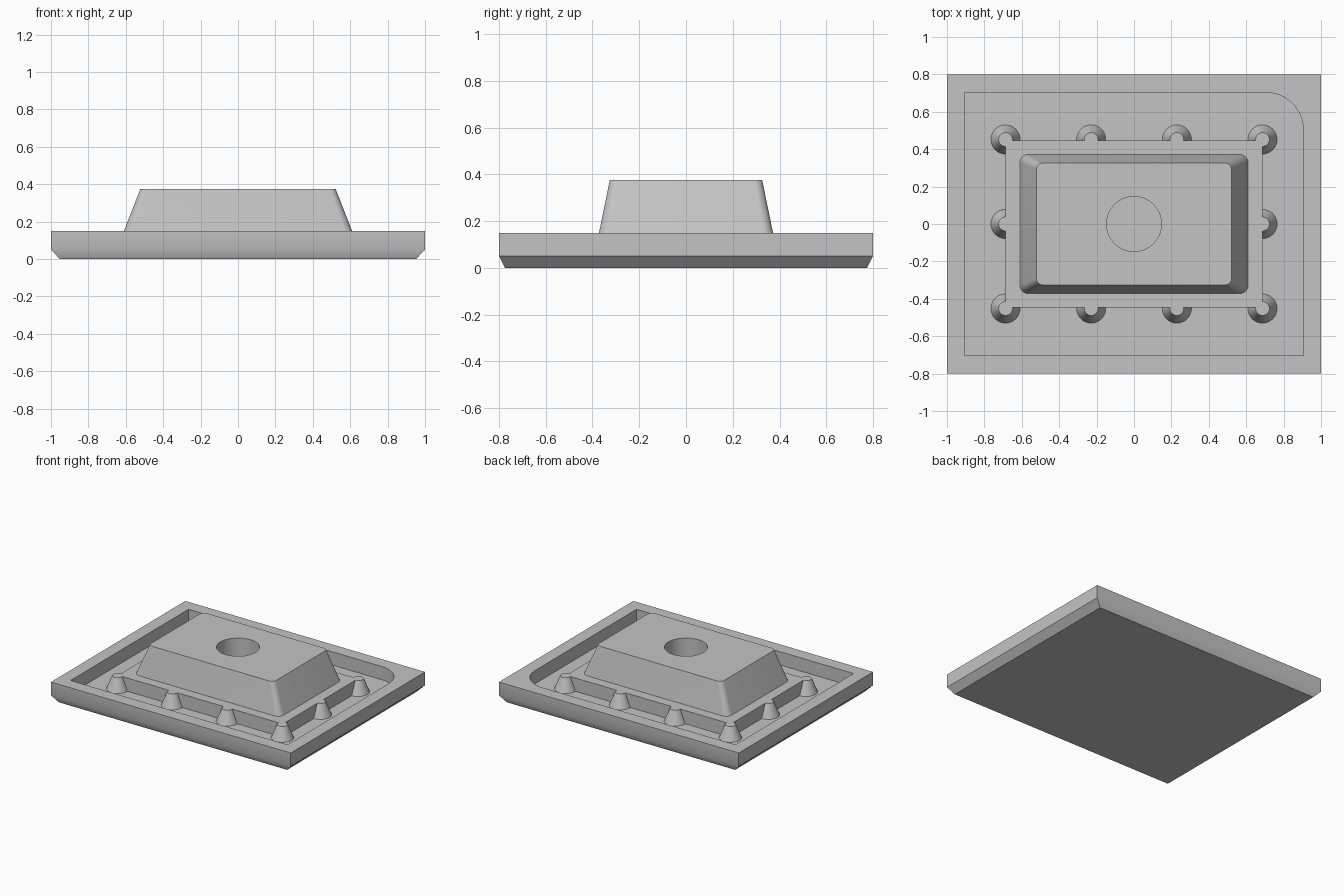
import bpy, bmesh, math

if "Cube" in bpy.data.objects:
    bpy.data.objects.remove(bpy.data.objects["Cube"], do_unlink=True)

grey = bpy.data.materials.new("plain grey")
grey.use_nodes = True
colour = (0.55, 0.55, 0.55, 1)
grey.diffuse_color = colour
grey.node_tree.nodes["Principled BSDF"].inputs["Base Color"].default_value = colour


def rectangle(hx, hy, radii=(0, 0, 0, 0), steps=8):
    """Outline with one radius per corner, counter-clockwise from +x +y."""
    points = []
    for i, (sx, sy) in enumerate(((1, 1), (-1, 1), (-1, -1), (1, -1))):
        r = radii[i]
        if r == 0:
            points.append((sx * hx, sy * hy))
            continue
        for k in range(steps + 1):
            a = math.pi / 2 * (i + k / steps)
            points.append((sx * (hx - r) + r * math.cos(a),
                           sy * (hy - r) + r * math.sin(a)))
    return points


def circle(r, x=0, y=0, steps=40):
    return [(x + r * math.cos(math.tau * k / steps),
             y + r * math.sin(math.tau * k / steps)) for k in range(steps)]


def loft(name, sections):
    """Closed solid through stacked (outline, height) sections."""
    bm = bmesh.new()
    rings = [[bm.verts.new((x, y, z)) for x, y in outline] for outline, z in sections]
    for low, high in zip(rings, rings[1:]):
        for k in range(len(low)):
            n = (k + 1) % len(low)
            bm.faces.new((low[k], low[n], high[n], high[k]))
    bm.faces.new(rings[0][::-1])
    bm.faces.new(rings[-1])
    mesh = bpy.data.meshes.new(name)
    bm.to_mesh(mesh)
    bm.free()
    mesh.materials.append(grey)
    obj = bpy.data.objects.new(name, mesh)
    bpy.context.scene.collection.objects.link(obj)
    return obj


def activate(obj):
    bpy.ops.object.select_all(action='DESELECT')
    obj.select_set(True)
    bpy.context.view_layer.objects.active = obj


def cut(obj, cutter):
    cutter.hide_render = True
    mod = obj.modifiers.new("cut", 'BOOLEAN')
    mod.operation = 'DIFFERENCE'
    mod.solver = 'EXACT'
    mod.object = cutter
    activate(obj)
    bpy.ops.object.modifier_apply(modifier=mod.name)
    bpy.data.objects.remove(cutter, do_unlink=True)


FLOOR, RIM, TOP = 0.05, 0.15, 0.375

# Tray with chamfered underside and a recess rounded at one corner
tray = loft("tray", [(rectangle(0.952, 0.774), 0), (rectangle(1, 0.8), 0.05),
                     (rectangle(1, 0.8), RIM)])
recess = rectangle(0.905, 0.703, (0.2, 0, 0, 0), 12)
cut(tray, loft("recess_cutter", [(recess, FLOOR), (recess, RIM + 0.1)]))

# Platform standing on the recess floor
slab = rectangle(0.687, 0.447)
platform = loft("platform", [(slab, FLOOR), (slab, RIM)])

# Tapered block with a round bore
block = loft("tapered_block", [(rectangle(0.61, 0.372, (0.045,) * 4), RIM),
                               (rectangle(0.522, 0.326, (0.035,) * 4), TOP)])
cut(block, loft("bore_cutter", [(circle(0.147), RIM - 0.1), (circle(0.147), TOP + 0.1)]))

# Conical posts around the platform edge
spots = [(x, y) for x in (-0.687, -0.229, 0.229, 0.687) for y in (-0.452, 0.452)]
spots += [(-0.687, 0), (0.687, 0)]
posts = [loft("post", [(circle(0.078, x, y, 32), FLOOR), (circle(0.037, x, y, 32), RIM)])
         for x, y in spots]

for obj in [tray, platform, block] + posts:
    activate(obj)
    bpy.ops.object.shade_smooth_by_angle(angle=math.radians(35))
